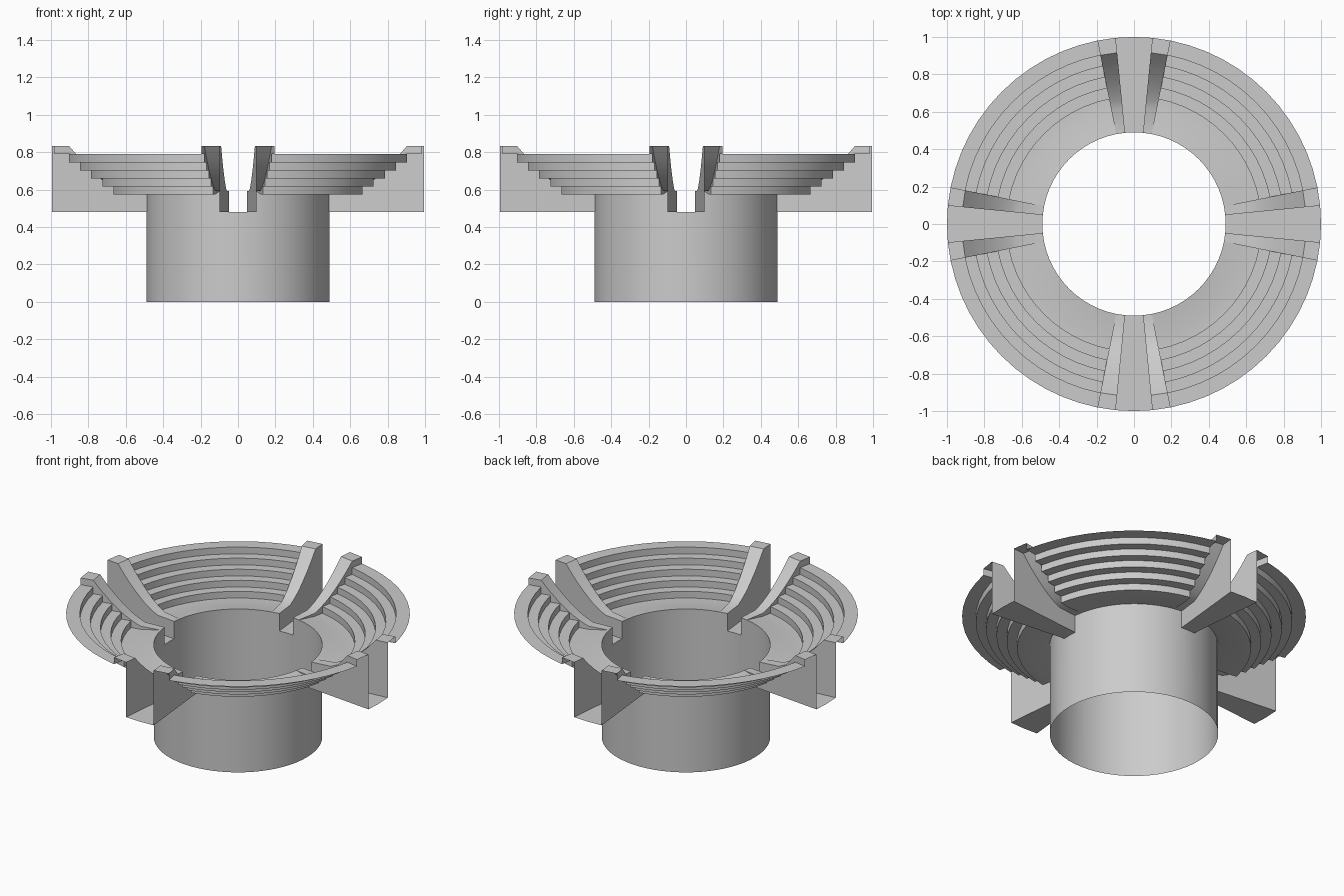
import bpy, bmesh
from math import sin, cos, pi, radians

if "Cube" in bpy.data.objects:
    bpy.data.objects.remove(bpy.data.objects["Cube"])

SEG = 64                      # 16 segments per quarter turn
R_IN, R_OUT = 0.49, 1.0
Z_FLOOR = 0.48

# Stepped seating profile (radius, height)
tiers = [(R_IN, 0.592), (0.62, 0.574)]
for i in range(5):
    r, z = 0.68 + 0.06 * i, 0.574 + 0.043 * i
    tiers += [(r, z), (r, z + 0.043)]
tiers.append((R_OUT, tiers[-1][1]))

# Curved parapet profile flanking every gangway
parapet = [(R_IN, 0.592), (0.62, 0.594), (0.67, 0.617), (0.72, 0.646), (0.77, 0.684),
           (0.82, 0.727), (0.87, 0.776), (0.92, 0.832), (R_OUT, 0.832)]


def point(r, z, k):
    a = 2 * pi * k / SEG
    return (r * cos(a), r * sin(a), z)


def sweep(bm, profile, k0, k1):
    """Revolve a profile from segment k0 to segment k1."""
    for k in range(k0, k1):
        for (r0, z0), (r1, z1) in zip(profile, profile[1:]):
            bm.faces.new([bm.verts.new(p) for p in (
                point(r0, z0, k), point(r1, z1, k),
                point(r1, z1, k + 1), point(r0, z0, k + 1))])


def radial_panel(bm, upper, lower, k):
    """Flat upright sheet between two profiles at segment k."""
    outline = []
    for p in list(upper) + list(reversed(lower)):
        if p not in outline:
            outline.append(p)
    bm.faces.new([bm.verts.new(point(r, z, k)) for r, z in outline])


def finish(bm, name):
    bmesh.ops.remove_doubles(bm, verts=bm.verts, dist=1e-5)
    bmesh.ops.recalc_face_normals(bm, faces=bm.faces)
    mesh = bpy.data.meshes.new(name)
    bm.to_mesh(mesh)
    bm.free()
    ob = bpy.data.objects.new(name, mesh)
    bpy.context.collection.objects.link(ob)
    bpy.ops.object.select_all(action='DESELECT')
    ob.select_set(True)
    bpy.context.view_layer.objects.active = ob
    bpy.ops.object.shade_smooth_by_angle(angle=radians(30))


# Open central tube, notched at the four gangways
bm = bmesh.new()
sweep(bm, [(R_IN, Z_FLOOR), (R_IN, 0.0)], 0, SEG)
for q in range(0, SEG, 16):
    sweep(bm, [(R_IN, 0.592), (R_IN, Z_FLOOR)], q + 1, q + 15)
finish(bm, "central_tube")

floor = [(R_IN, Z_FLOOR), (R_OUT, Z_FLOOR)]
for n, q in enumerate(range(0, SEG, 16), 1):
    # Stepped seating block
    bm = bmesh.new()
    sweep(bm, tiers, q + 2, q + 14)
    finish(bm, f"seating_tiers_{n}")

    # Gangway floor with its two side walls
    bm = bmesh.new()
    sweep(bm, floor, q - 1, q + 1)
    for side in (-1, 1):
        radial_panel(bm, parapet, floor, q + side)
    finish(bm, f"gangway_{n}")

    # Parapet strips and the cheeks that meet the seating
    for label, k0, cheek in (("left", q + 1, q + 2), ("right", q - 2, q - 2)):
        bm = bmesh.new()
        sweep(bm, parapet, k0, k0 + 1)
        radial_panel(bm, parapet, tiers, cheek)
        finish(bm, f"parapet_{label}_{n}")
